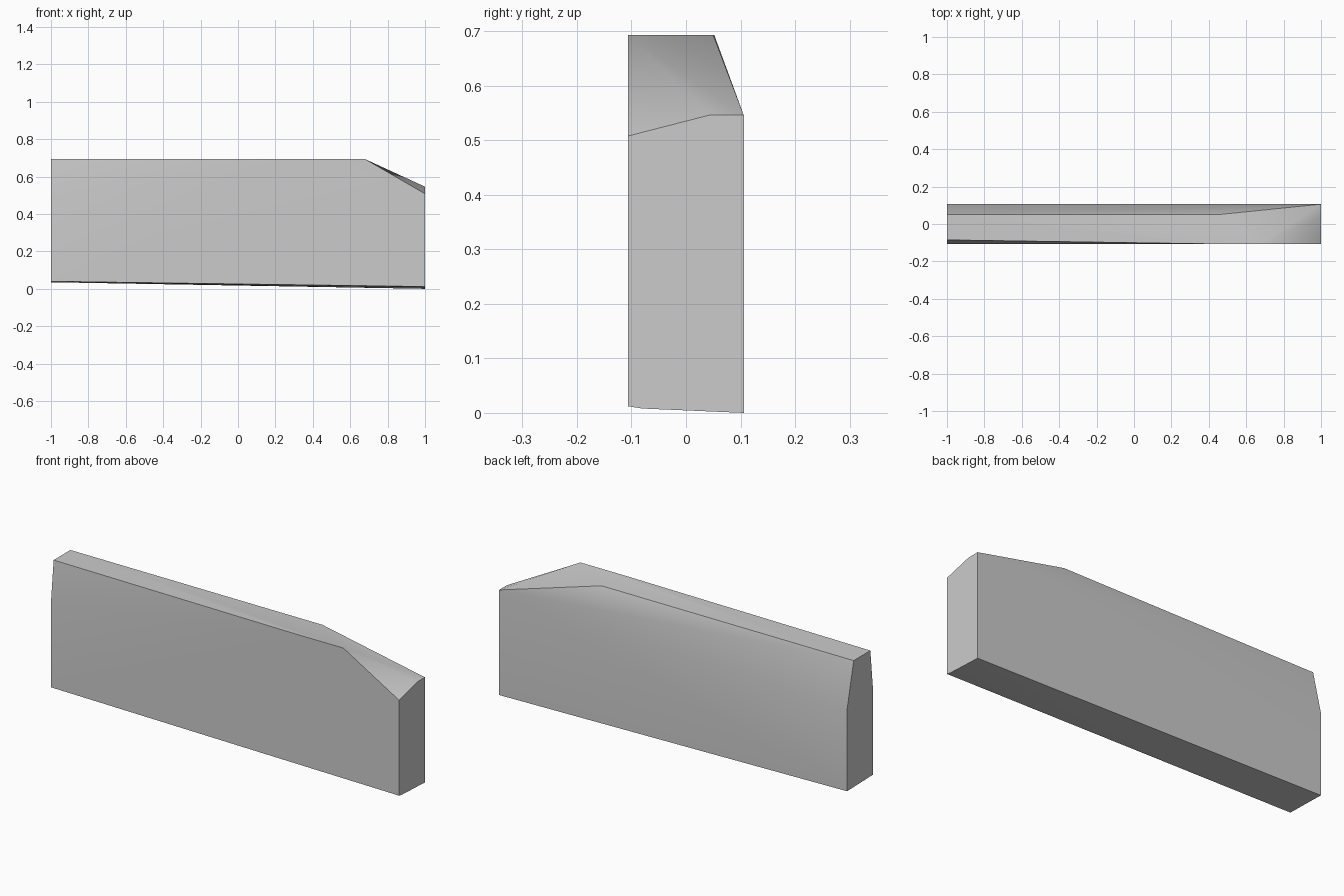
import bpy
import bmesh

cube = bpy.data.objects.get("Cube")
if cube:
    bpy.data.objects.remove(cube, do_unlink=True)

# One plain grey for the whole slab
grey = bpy.data.materials.new("light grey")
grey.use_nodes = True
color = (0.6, 0.6, 0.6, 1)
grey.diffuse_color = color
grey.node_tree.nodes["Principled BSDF"].inputs["Base Color"].default_value = color

FRONT, BACK, TOP = -0.106, 0.106, 0.693

# Square end: both long sides lean inwards near the top
left_end = [(-1, FRONT, 0.04), (-1, FRONT, 0.49), (-1, -0.085, TOP),
            (-1, 0.052, TOP), (-1, BACK, 0.46), (-1, BACK, 0.035)]
# Where the flat top stops and the slope to the low end starts
slope_start = [(0.4, FRONT, TOP), (0.68, FRONT, TOP), (0.45, 0.05, TOP)]
# Low end with its skewed upper edge
right_end = [(1, FRONT, 0.012), (1, FRONT, 0.508), (1, 0.042, 0.546),
             (1, BACK, 0.546), (1, BACK, 0), (1, -0.08, 0.008)]

# Stretch a convex skin over the corners
bm = bmesh.new()
for corner in left_end + slope_start + right_end:
    bm.verts.new(corner)
bmesh.ops.convex_hull(bm, input=bm.verts)
bmesh.ops.dissolve_limit(bm, angle_limit=0.01, verts=bm.verts, edges=bm.edges)
bmesh.ops.recalc_face_normals(bm, faces=bm.faces)

mesh = bpy.data.meshes.new("slab")
bm.to_mesh(mesh)
bm.free()
mesh.materials.append(grey)
slab = bpy.data.objects.new("slab", mesh)
bpy.context.collection.objects.link(slab)

# Soft shading over the shallow bends, crisp corners elsewhere
bpy.ops.object.select_all(action='DESELECT')
slab.select_set(True)
bpy.context.view_layer.objects.active = slab
bpy.ops.object.shade_smooth_by_angle(angle=0.6)
